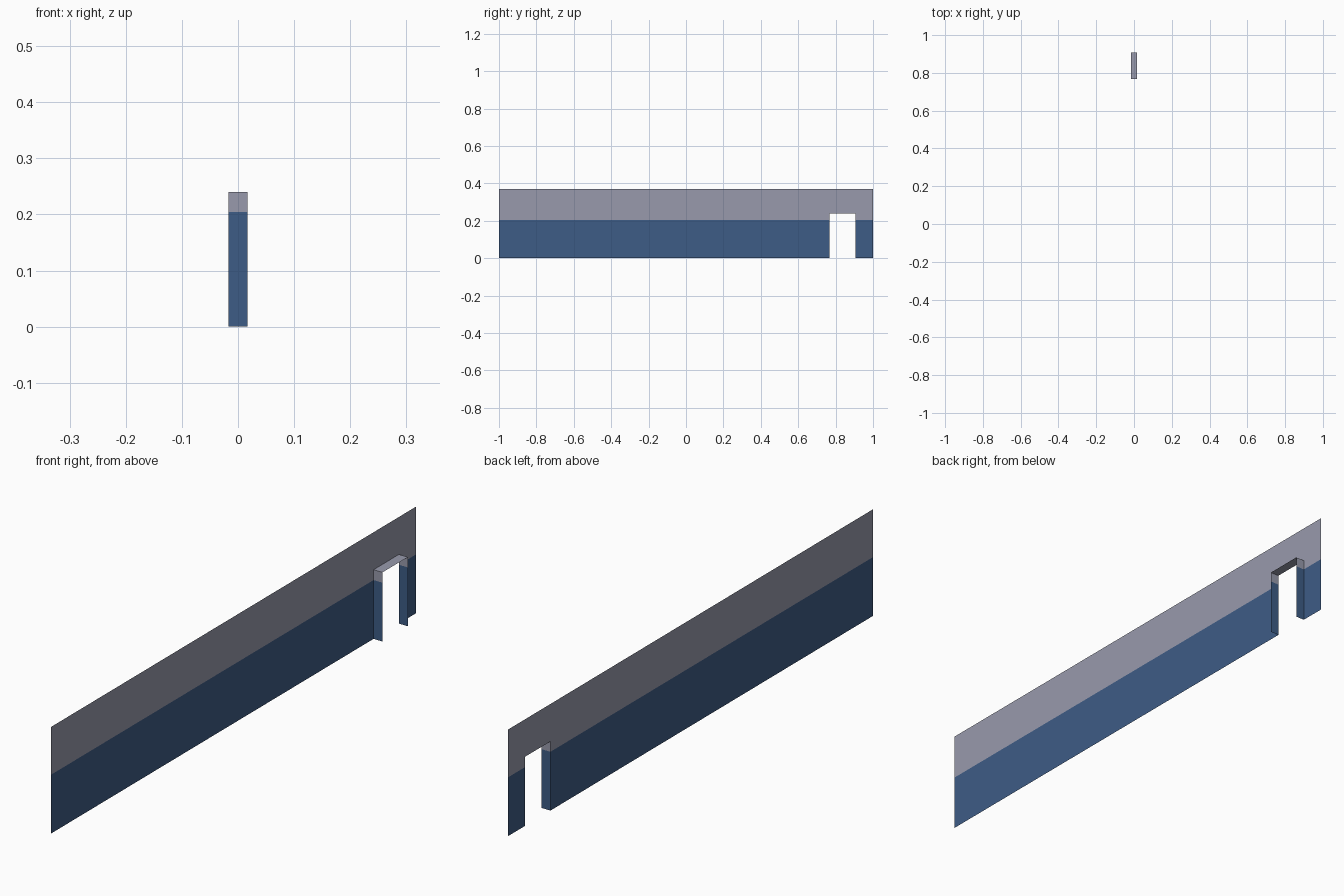
import bpy
import bmesh

if "Cube" in bpy.data.objects:
    bpy.data.objects.remove(bpy.data.objects["Cube"])

HALF_T = 0.0172              # half the depth of the doorway lining
HEIGHT = 0.37                # wall height
SPLIT = 0.204                # top of the blue paint band
DOOR_A, DOOR_B, DOOR_TOP = 0.768, 0.907, 0.24


def make_material(name, color):
    mat = bpy.data.materials.new(name)
    mat.diffuse_color = (*color, 1.0)
    mat.use_nodes = True
    mat.node_tree.nodes["Principled BSDF"].inputs["Base Color"].default_value = mat.diffuse_color
    return mat


BLUE = make_material("blue paint", (0.048, 0.107, 0.238))
GREY = make_material("pale grey plaster", (0.314, 0.323, 0.413))


def finish(bm, name):
    """Cut the paint line, colour faces by height and make the object."""
    geom = bm.verts[:] + bm.edges[:] + bm.faces[:]
    bmesh.ops.bisect_plane(bm, geom=geom, plane_co=(0, 0, SPLIT), plane_no=(0, 0, 1))
    for f in bm.faces:
        f.material_index = 1 if f.calc_center_median().z > SPLIT else 0
    mesh = bpy.data.meshes.new(name)
    bm.to_mesh(mesh)
    bm.free()
    mesh.materials.append(BLUE)
    mesh.materials.append(GREY)
    obj = bpy.data.objects.new(name, mesh)
    bpy.context.collection.objects.link(obj)


# wall: thin sheet of three panels around the doorway
bm = bmesh.new()
for y0, y1, z0 in ((-1, DOOR_A, 0), (DOOR_A, DOOR_B, DOOR_TOP), (DOOR_B, 1, 0)):
    corners = ((y0, z0), (y0, HEIGHT), (y1, HEIGHT), (y1, z0))
    bm.faces.new([bm.verts.new((-HALF_T, y, z)) for y, z in corners])
bmesh.ops.remove_doubles(bm, verts=bm.verts[:], dist=1e-5)
finish(bm, "wall")

# doorway lining: two jambs and a head, open at the floor
bm = bmesh.new()
path = ((DOOR_A, 0), (DOOR_A, DOOR_TOP), (DOOR_B, DOOR_TOP), (DOOR_B, 0))
outer = [bm.verts.new((-HALF_T, y, z)) for y, z in path]
inner = [bm.verts.new((HALF_T, y, z)) for y, z in path]
for i in range(3):
    bm.faces.new((outer[i], outer[i + 1], inner[i + 1], inner[i]))
finish(bm, "doorway_lining")
